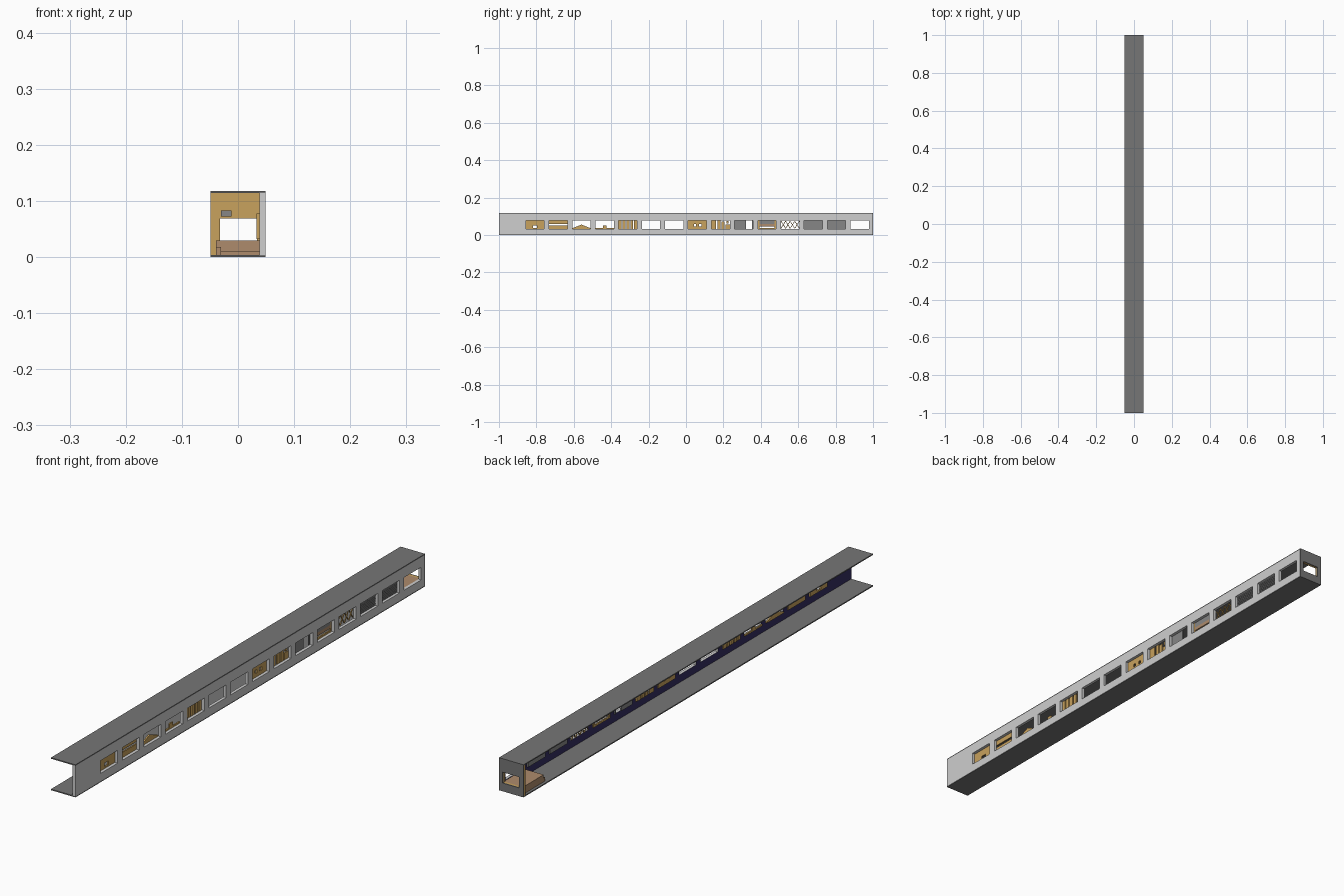
import bpy, bmesh, math
from mathutils import Matrix, Vector

if "Cube" in bpy.data.objects:
    bpy.data.objects.remove(bpy.data.objects["Cube"])


def mat(name, v):
    m = bpy.data.materials.new(name)
    m.diffuse_color = (*v, 1)
    m.use_nodes = True
    m.node_tree.nodes["Principled BSDF"].inputs["Base Color"].default_value = m.diffuse_color
    return m


GREY = mat("roof grey", (0.18, 0.18, 0.18))
LIGHT = mat("wall light grey", (0.62, 0.62, 0.62))
NAVY = mat("lining navy", (0.035, 0.027, 0.12))
TAN = mat("wood tan", (0.58, 0.36, 0.11))
BROWN = mat("bench brown", (0.42, 0.26, 0.15))
MID = mat("panel grey", (0.24, 0.24, 0.24))


def boxes(name, items, *mats):
    """items: (x0, x1, y0, y1, z0, z1[, rotation about x])"""
    bm = bmesh.new()
    for b in items:
        c = Vector(((b[0] + b[1]) / 2, (b[2] + b[3]) / 2, (b[4] + b[5]) / 2))
        r = Matrix.Rotation(b[6] if len(b) > 6 else 0, 4, 'X')
        s = Matrix.Diagonal((b[1] - b[0], b[3] - b[2], b[5] - b[4], 1))
        bmesh.ops.create_cube(bm, size=1, matrix=Matrix.Translation(c) @ r @ s)
    me = bpy.data.meshes.new(name)
    bm.to_mesh(me)
    bm.free()
    for m in mats:
        me.materials.append(m)
    ob = bpy.data.objects.new(name, me)
    bpy.context.collection.objects.link(ob)
    return ob


def cut(ob, items):
    """Cut rectangular openings through ob."""
    cutter = boxes("cutter", items)
    cutter.hide_render = True
    mod = ob.modifiers.new("openings", 'BOOLEAN')
    mod.operation, mod.solver, mod.object = 'DIFFERENCE', 'EXACT', cutter
    bpy.context.view_layer.objects.active = ob
    bpy.ops.object.modifier_apply(modifier=mod.name)
    bpy.data.objects.remove(cutter)


W, H, T, XI = 0.049, 0.118, 0.004, 0.038     # half width, height, plate, wall inner x
Z0, Z1, WW = 0.032, 0.078, 0.098             # window heights and width


def wy(i):
    return -0.856 + 0.124 * i


# floor and roof plates
boxes("floor_plate", [(-W, W, -1, 1, 0, T)], GREY)
boxes("roof_plate", [(-W, W, -1, 1, H - T, H)], GREY)

# long side wall with fifteen windows, navy on the inside
wall = boxes("side_wall", [(XI, W, -1, 0.996, T, H - T)], LIGHT, NAVY)
cut(wall, [(0, 0.1, wy(i), wy(i) + WW, Z0, Z1) for i in range(15)])
for p in wall.data.polygons:
    p.material_index = 1 if p.normal.x < -0.9 else 0

# end wall: grey shell with wooden lining, one window
hole = [(-0.032, 0.034, 0.9, 1.1, 0.03, 0.069)]
cut(boxes("end_wall", [(-W, W, 0.996, 1, T, H - T)], GREY), hole)
cut(boxes("end_lining", [(-W, XI, 0.988, 0.996, T, H - T)], TAN), hole)
boxes("end_plaque", [(-0.03, -0.012, 0.985, 0.988, 0.072, 0.083)], MID)

# bench beside the end wall
boxes("bench", [(-0.039, XI, 0.87, 0.988, T, 0.03)], BROWN)
boxes("bench_step", [(-0.039, -0.03, 0.862, 0.87, T, 0.018),
                     (-0.03, XI, 0.866, 0.87, T, 0.01)], BROWN)


# window panels, given as fractions (u0, u1, v0, v1) of the window
def panel(name, i, rects, m, x0=0.033, x1=0.038):
    dz = Z1 - Z0
    return boxes(name, [(x0, x1, wy(i) + WW * a, wy(i) + WW * b,
                         Z0 + dz * c, Z0 + dz * d) for a, b, c, d in rects], m)


arch = panel("doorway_panel", 0, [(0, 1, 0, 1)], TAN)
cut(arch, [(0, 0.1, wy(0) + 0.038, wy(0) + 0.06, Z0 + 0.006, Z0 + 0.02)])
panel("slot_panel", 1, [(0, 1, 0, 0.42), (0, 1, 0.6, 1)], TAN)

# low gable shape in the third window
gable = bpy.data.meshes.new("gable_panel")
prof = [(0, 0), (WW, 0), (WW, 0.004), (WW / 2, 0.024), (0, 0.004)]
bm = bmesh.new()
f = bm.faces.new([bm.verts.new((0.038, wy(2) + a, Z0 + b)) for a, b in prof])
ex = bmesh.ops.extrude_face_region(bm, geom=[f])
bmesh.ops.translate(bm, vec=(-0.005, 0, 0),
                    verts=[g for g in ex["geom"] if isinstance(g, bmesh.types.BMVert)])
bmesh.ops.recalc_face_normals(bm, faces=bm.faces)
bm.to_mesh(gable)
bm.free()
gable.materials.append(TAN)
bpy.context.collection.objects.link(bpy.data.objects.new("gable_panel", gable))

panel("low_sill", 3, [(0, 1, 0, 0.12), (0.4, 0.6, 0.12, 0.42)], TAN)
panel("bar_panel", 4, [(0.0, 0.16, 0, 1), (0.22, 0.36, 0, 1), (0.42, 0.58, 0, 1),
                       (0.64, 0.78, 0, 1), (0.84, 1, 0, 1)], TAN)
holes = panel("pierced_panel", 7, [(0, 1, 0, 1)], TAN)
cut(holes, [(0, 0.1, wy(7) + c - 0.006, wy(7) + c + 0.006, 0.046, 0.058)
            for c in (0.036, 0.064)])
panel("split_panel", 8, [(0, 0.26, 0, 1), (0.34, 0.5, 0, 1), (0.56, 0.7, 0, 0.9),
                         (0.76, 1, 0, 0.55), (0.82, 0.94, 0.65, 0.95)], TAN)
panel("half_panel", 9, [(0, 0.62, 0, 1), (0.94, 1, 0, 1)], MID)
panel("frame_panel", 10, [(0, 0.08, 0, 1), (0.92, 1, 0, 1), (0.08, 0.92, 0, 0.14)], TAN)
panel("frame_board", 10, [(0.08, 0.92, 0.3, 0.58)], BROWN)
panel("frame_header", 10, [(0.08, 0.92, 0.58, 1)], MID)

# crossed lattice
c = wy(11)
lat = []
for k in range(4):
    m = c + WW * (k + 0.5) / 4
    for s in (1, -1):
        lat.append((0.034 + 0.001 * s, 0.037 + 0.001 * s, m - 0.024, m + 0.024,
                    0.0535, 0.0565, s * math.radians(58)))
lat = [b for b in lat]
boxes("lattice", lat, TAN)

# two closed shutters with slats
for i in (12, 13):
    panel(f"shutter_{i - 11}", i, [(0, 1, 0, 1)], MID)
    panel(f"shutter_slats_{i - 11}", i,
          [(0.02, 0.98, k / 8 + 0.02, k / 8 + 0.09) for k in range(8)], MID, 0.038, 0.040)
